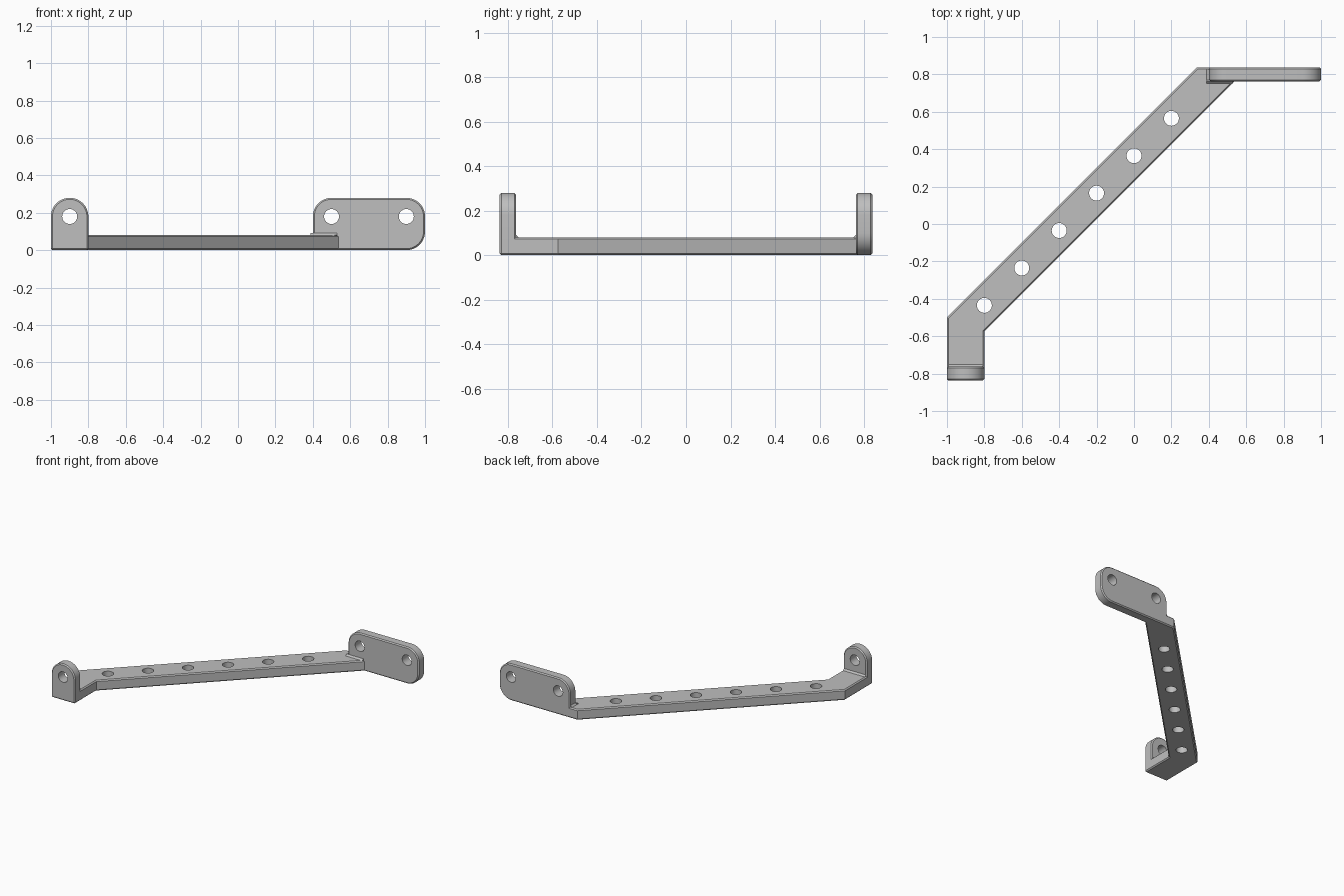
import bpy, bmesh
from math import sin, cos, radians

if "Cube" in bpy.data.objects:
    bpy.data.objects.remove(bpy.data.objects["Cube"], do_unlink=True)

OUT, INN = 0.837, 0.763      # outer and inner faces of the end tabs
THICK, TOP = 0.08, 0.28      # arm thickness, tab height
R, HOLE = 0.1, 0.04
BEVEL, FILLET = 0.008, 0.012

grey = bpy.data.materials.new("plain grey")
grey.use_nodes = True
colour = (0.52, 0.52, 0.52, 1)
grey.diffuse_color = colour
grey.node_tree.nodes["Principled BSDF"].inputs["Base Color"].default_value = colour

PLACE = {"x": lambda u, v, w: (w, u, v),
         "y": lambda u, v, w: (u, w, v),
         "z": lambda u, v, w: (u, v, w)}


def prism(name, points, axis, lo, hi):
    """Extrude a 2D outline along an axis."""
    bm = bmesh.new()
    rings = [[bm.verts.new(PLACE[axis](u, v, w)) for u, v in points] for w in (lo, hi)]
    bm.faces.new(rings[0])
    bm.faces.new(rings[1])
    for i in range(len(points)):
        j = (i + 1) % len(points)
        bm.faces.new((rings[0][i], rings[0][j], rings[1][j], rings[1][i]))
    bmesh.ops.recalc_face_normals(bm, faces=bm.faces)
    mesh = bpy.data.meshes.new(name)
    bm.to_mesh(mesh)
    bm.free()
    mesh.materials.append(grey)
    obj = bpy.data.objects.new(name, mesh)
    bpy.context.collection.objects.link(obj)
    return obj


def arc(cx, cy, r, start, end, steps=12):
    angles = [radians(start + (end - start) * i / steps) for i in range(steps + 1)]
    return [(cx + r * cos(a), cy + r * sin(a)) for a in angles]


def finish(obj, axis, holes, lo, hi):
    """Chamfer the rims, drill the holes and smooth the curved sides."""
    bpy.ops.object.select_all(action="DESELECT")
    bpy.context.view_layer.objects.active = obj
    obj.select_set(True)
    bevel = obj.modifiers.new("chamfer", "BEVEL")
    bevel.width, bevel.segments = BEVEL, 1
    bevel.limit_method, bevel.angle_limit = "ANGLE", radians(60)
    bevel.use_clamp_overlap = False
    bpy.ops.object.modifier_apply(modifier=bevel.name)
    for u, v in holes:
        cutter = prism("hole_cutter", arc(u, v, HOLE, 0, 360, 32)[:-1], axis, lo - 0.1, hi + 0.1)
        cut = obj.modifiers.new("hole", "BOOLEAN")
        cut.operation, cut.solver, cut.object = "DIFFERENCE", "EXACT", cutter
        bpy.ops.object.modifier_apply(modifier=cut.name)
        bpy.data.objects.remove(cutter, do_unlink=True)
    bpy.ops.object.shade_smooth_by_angle(angle=radians(30))


# Diagonal arm with a straight foot, its far end buried in the rear plate
arm = prism("diagonal_arm",
            [(-1, -OUT), (-0.8, -OUT), (-0.8, -0.575), (0.56, 0.785),
             (0.56, OUT), (OUT - 0.5, OUT), (-1, -0.5)], "z", 0, THICK)
finish(arm, "z", [(-0.8 + 0.2 * i, -0.435 + 0.2 * i) for i in range(6)], 0, THICK)

# Front tab with an arched top
mid = TOP - R
tab = prism("front_tab", [(-1, 0), (-0.8, 0)] + arc(-0.9, mid, R, 0, 180, 24), "y", -OUT, -INN)
finish(tab, "y", [(-0.9, mid)], -OUT, -INN)

# Rear plate with three rounded corners
plate = prism("rear_plate",
              [(0.4, 0)] + arc(0.9, R, R, -90, 0) + arc(0.9, mid, R, 0, 90)
              + arc(0.5, mid, R, 90, 180), "y", INN, OUT)
finish(plate, "y", [(0.5, mid), (0.9, mid)], INN, OUT)


# Small sloped fillets where the tabs meet the arm
def fillet(name, axis, wall, side, lo, hi):
    prism(name, [(wall - side * BEVEL, THICK - BEVEL), (wall + side * FILLET, THICK),
                 (wall, THICK + FILLET), (wall - side * BEVEL, THICK + FILLET)], axis, lo, hi)


fillet("front_tab_fillet", "x", -INN, 1, -1 + BEVEL, -0.8 - BEVEL)
fillet("rear_plate_fillet", "x", INN, -1, 0.4 - FILLET, 0.53)
fillet("rear_plate_side_fillet", "y", 0.4, -1, INN, OUT - BEVEL)
